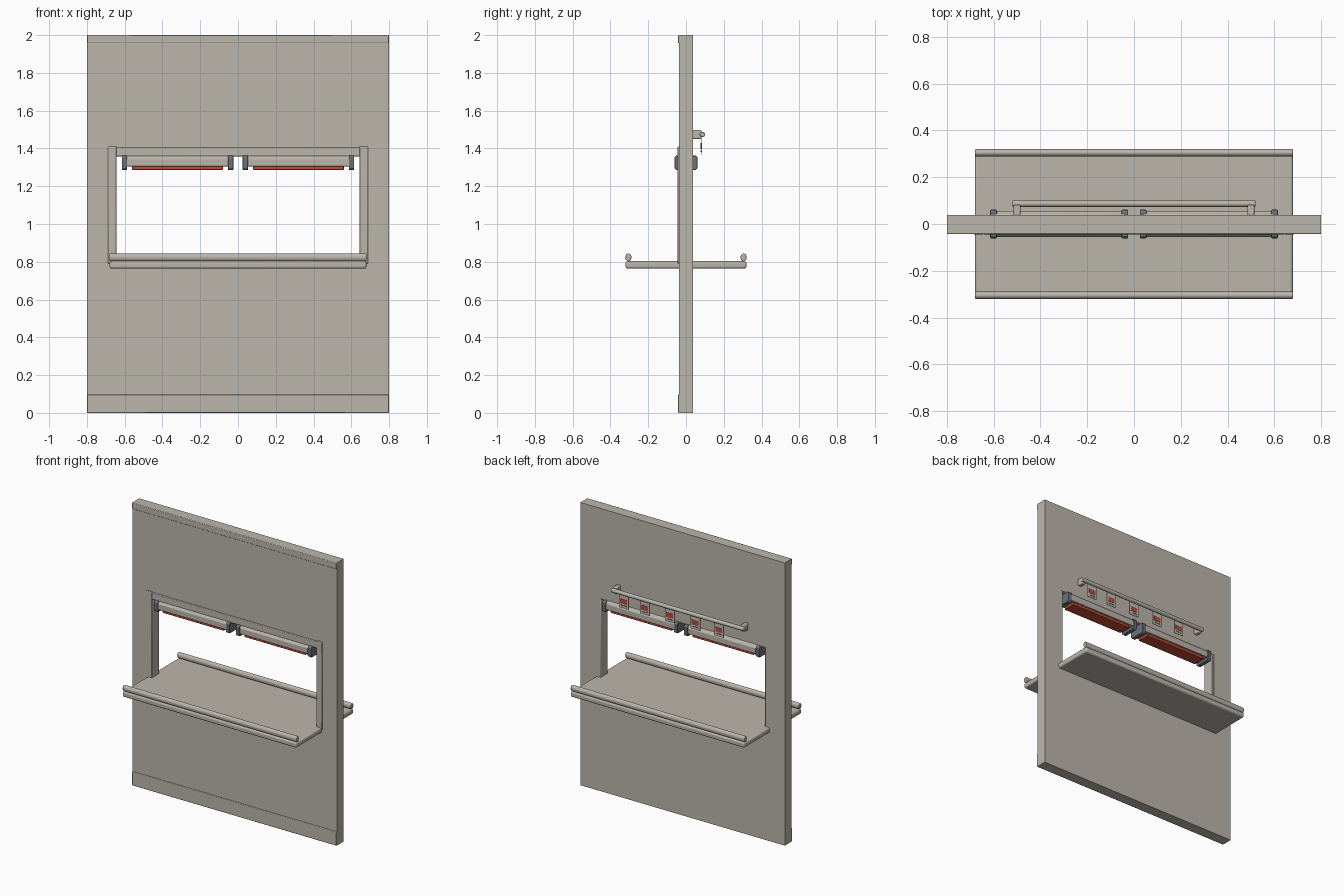
import bpy
import bmesh
from mathutils import Matrix

if "Cube" in bpy.data.objects:
    bpy.data.objects.remove(bpy.data.objects["Cube"], do_unlink=True)


def material(name, rgb):
    m = bpy.data.materials.new(name)
    m.use_nodes = True
    m.diffuse_color = (*rgb, 1)
    node = m.node_tree.nodes["Principled BSDF"]
    node.inputs["Base Color"].default_value = (*rgb, 1)
    node.inputs["Roughness"].default_value = 0.6
    return m


STEEL = material("warm steel", (0.50, 0.47, 0.41))
DARK = material("dark grey", (0.15, 0.17, 0.19))
RED = material("heater red", (0.52, 0.07, 0.035))
PAPER = material("ticket paper", (0.55, 0.52, 0.48))


def finish(name, bm, mat, bevel=0, segments=2):
    bmesh.ops.recalc_face_normals(bm, faces=bm.faces)
    mesh = bpy.data.meshes.new(name)
    bm.to_mesh(mesh)
    bm.free()
    mesh.materials.append(mat)
    ob = bpy.data.objects.new(name, mesh)
    bpy.context.collection.objects.link(ob)
    if bevel:
        mod = ob.modifiers.new("Rounded edges", "BEVEL")
        mod.width = bevel
        mod.segments = segments
    bpy.ops.object.select_all(action="DESELECT")
    ob.select_set(True)
    bpy.context.view_layer.objects.active = ob
    bpy.ops.object.shade_smooth_by_angle()
    return ob


def box(name, x, y, z, mat, bevel=0, segments=2):
    """Box from (min, max) ranges on each axis."""
    bm = bmesh.new()
    bmesh.ops.create_cube(bm, size=1)
    for v in bm.verts:
        v.co = [sum(r) / 2 + c * (r[1] - r[0]) for r, c in zip((x, y, z), v.co)]
    return finish(name, bm, mat, bevel, segments)


def prism(name, x, outline, mat, bevel=0):
    """Extrude a (y, z) outline along x."""
    bm = bmesh.new()
    face = bm.faces.new([bm.verts.new((x[0], y, z)) for y, z in outline])
    ext = bmesh.ops.extrude_face_region(bm, geom=[face])
    moved = [e for e in ext["geom"] if isinstance(e, bmesh.types.BMVert)]
    bmesh.ops.translate(bm, verts=moved, vec=(x[1] - x[0], 0, 0))
    return finish(name, bm, mat, bevel)


def rod(name, x, y, z, ry, rz, mat):
    """Oval bar lying along x."""
    bm = bmesh.new()
    bmesh.ops.create_cone(bm, cap_ends=True, segments=20, radius1=1, radius2=1,
                          depth=x[1] - x[0], matrix=Matrix.Rotation(1.5707963, 4, "Y"))
    bmesh.ops.scale(bm, verts=bm.verts, vec=(1, ry, rz))
    bmesh.ops.translate(bm, verts=bm.verts, vec=(sum(x) / 2, y, z))
    return finish(name, bm, mat, 0.004)


SIDES = (("right", -1), ("left", 1))


def span(s, a, b):
    return sorted((s * a, s * b))


# Wall panels around the opening
WALL = (-0.037, 0.038)
box("lower_wall", (-0.8, 0.8), WALL, (0, 0.78), STEEL)
box("upper_wall", (-0.8, 0.8), WALL, (1.36, 2), STEEL)
for side, s in SIDES:
    box(side + "_wall_pillar", span(s, 0.655, 0.8), WALL, (0.78, 1.36), STEEL)

# Front trims
box("base_trim", (-0.8, 0.8), (-0.043, -0.03), (0, 0.098), STEEL, 0.004)
box("top_trim", (-0.8, 0.8), (-0.043, -0.03), (1.957, 2), STEEL, 0.004)

# Opening frame
FRAME = (-0.044, 0.036)
box("frame_header", (-0.645, 0.645), FRAME, (1.358, 1.405), STEEL, 0.004)
for side, s in SIDES:
    box(side + "_frame_jamb", span(s, 0.643, 0.688), FRAME, (0.79, 1.41), STEEL, 0.004)

# Serving shelf with a raised bar along each long edge
box("serving_shelf", (-0.68, 0.68), (-0.32, 0.32), (0.764, 0.803), STEEL, 0.011, 3)
for end, s in (("front", -1), ("back", 1)):
    rod(end + "_shelf_bar", (-0.68, 0.68), s * 0.305, 0.823, 0.016, 0.021, STEEL)

# Pair of heat lamps under the header
hood = [(-0.056, 1.305), (0.056, 1.305), (0.056, 1.345), (0.04, 1.364),
        (-0.04, 1.364), (-0.056, 1.345)]
cap = [(-0.052, 1.286), (0.052, 1.286), (0.061, 1.295), (0.061, 1.353),
       (0.052, 1.362), (-0.052, 1.362), (-0.061, 1.353), (-0.061, 1.295)]
for side, s in SIDES:
    prism(side + "_lamp_hood", span(s, 0.04, 0.60), hood, STEEL, 0.003)
    box(side + "_lamp_heater", span(s, 0.08, 0.56), (-0.045, 0.045), (1.286, 1.31), RED, 0.003)
    for end, a in (("inner", 0.025), ("outer", 0.587)):
        prism(side + "_lamp_" + end + "_cap", span(s, a, a + 0.028), cap, DARK, 0.003)

# Ticket rail on the back
rod("ticket_rail", (-0.52, 0.52), 0.087, 1.474, 0.014, 0.014, STEEL)
for side, s in SIDES:
    box(side + "_rail_bracket", span(s, 0.485, 0.515), (0.035, 0.082), (1.45, 1.498), STEEL, 0.006)

# Hanging order tickets with a red panel and a printed line
for i, x in enumerate((0.43, 0.265, 0.07, -0.13, -0.315)):
    tag = "ticket_" + str(i + 1)
    box(tag, (x - 0.038, x + 0.038), (0.079, 0.083), (1.367, 1.463), PAPER)
    box(tag + "_red_panel", (x - 0.026, x + 0.026), (0.078, 0.085), (1.398, 1.43), RED)
    box(tag + "_print_line", (x - 0.026, x + 0.018), (0.078, 0.085), (1.381, 1.388), DARK)
